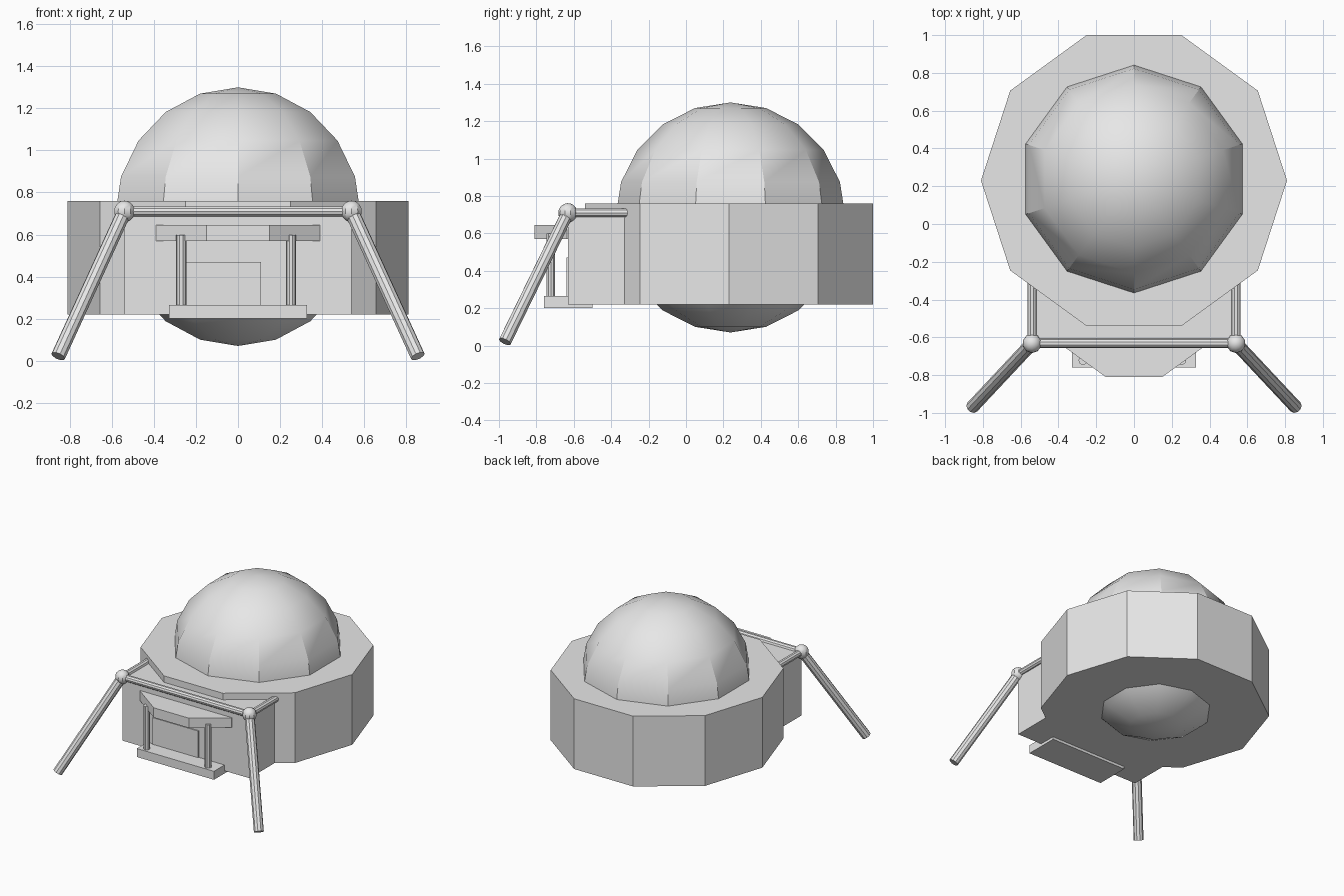
import bpy
import bmesh
from math import sin, cos, pi, radians
from mathutils import Vector

cube = bpy.data.objects.get("Cube")
if cube:
    bpy.data.objects.remove(cube, do_unlink=True)

SIDES = 10
GREY = (0.8, 0.8, 0.8, 1.0)
mat = bpy.data.materials.new("light grey")
mat.use_nodes = True
mat.diffuse_color = GREY
mat.node_tree.nodes["Principled BSDF"].inputs["Base Color"].default_value = GREY


def finish(name, bm, smooth=False):
    bmesh.ops.recalc_face_normals(bm, faces=bm.faces)
    mesh = bpy.data.meshes.new(name)
    bm.to_mesh(mesh)
    bm.free()
    mesh.materials.append(mat)
    obj = bpy.data.objects.new(name, mesh)
    bpy.context.collection.objects.link(obj)
    if smooth:
        bpy.ops.object.select_all(action='DESELECT')
        obj.select_set(True)
        bpy.context.view_layer.objects.active = obj
        bpy.ops.object.shade_smooth_by_angle(angle=radians(30))
    return obj


def lathe(name, profile, center, start=0.0, smooth=False):
    """Turn (radius, height) points around z; zero radius makes a pole."""
    bm = bmesh.new()
    rings = []
    for r, z in profile:
        count = 1 if r < 1e-5 else SIDES
        rings.append([bm.verts.new((r * cos(start + 2 * pi * i / SIDES),
                                    r * sin(start + 2 * pi * i / SIDES), z))
                      for i in range(count)])
    for a, b in zip(rings, rings[1:]):
        for i in range(SIDES):
            j = (i + 1) % SIDES
            quad = [a[i % len(a)], a[j % len(a)], b[j % len(b)], b[i % len(b)]]
            bm.faces.new(list(dict.fromkeys(quad)))
    for ring in (rings[0], rings[-1]):
        if len(ring) > 1:
            bm.faces.new(ring)
    obj = finish(name, bm, smooth)
    obj.location = center
    return obj


def prism(name, radius, y, z0, z1):
    return lathe(name, [(radius, z0), (radius, z1)], (0, y, 0))


def ball(name, radius, center):
    arc = [(radius * sin(pi * i / SIDES), -radius * cos(pi * i / SIDES))
           for i in range(SIDES + 1)]
    return lathe(name, arc, center, pi / 2, True)


def rod(name, start, end, radius):
    start, end = Vector(start), Vector(end)
    axis = end - start
    obj = lathe(name, [(radius, 0), (radius, axis.length)], start)
    obj.rotation_euler = axis.to_track_quat('Z', 'Y').to_euler()
    return obj


def box(name, low, high):
    bm = bmesh.new()
    bmesh.ops.create_cube(bm, size=1)
    low, high = Vector(low), Vector(high)
    for v in bm.verts:
        v.co = (low + high) / 2 + v.co * (high - low)
    return finish(name, bm)


# Main hull and the globe set through it
prism("hull", 0.81, 0.23, 0.22, 0.76)
ball("globe", 0.615, (0, 0.238, 0.685))

# Front entrance block with door, step and canopy
box("entrance_block", (-0.54, -0.632, 0.22), (0.54, 0.1, 0.71))
box("door", (-0.28, -0.64, 0.22), (0.11, -0.63, 0.47))
box("step", (-0.328, -0.76, 0.2), (0.328, -0.5, 0.265))
prism("canopy", 0.482, -0.352, 0.57, 0.645)
for side, x in (("right", -0.27), ("left", 0.252)):
    rod(side + "_canopy_post", (x, -0.722, 0.25), (x, -0.722, 0.598), 0.024)

# Rod frame with splayed front legs
rod("cross_bar", (-0.54, -0.632, 0.71), (0.54, -0.632, 0.71), 0.025)
for side, s in (("right", -1), ("left", 1)):
    joint = (s * 0.54, -0.632, 0.71)
    ball(side + "_joint", 0.051, joint)
    rod(side + "_side_bar", joint, (s * 0.54, -0.31, 0.71), 0.025)
    rod(side + "_leg", joint, (s * 0.855, -0.968, 0.021), 0.035)
